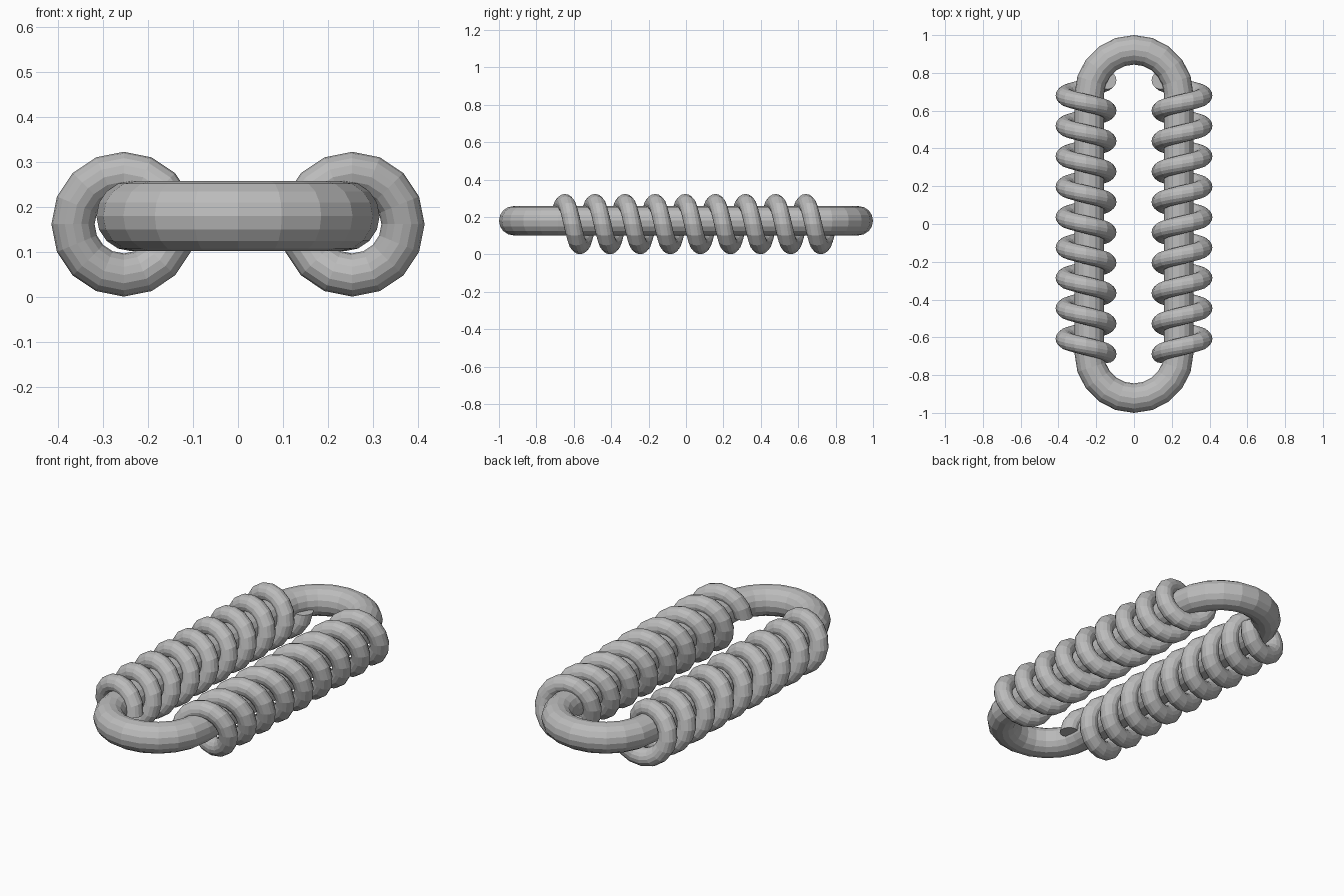
import bpy, bmesh, math
from mathutils import Matrix, Vector

old = bpy.data.objects.get("Cube")
if old:
    bpy.data.objects.remove(old, do_unlink=True)

steel = bpy.data.materials.new("light grey metal")
steel.use_nodes = True
steel.diffuse_color = (0.5, 0.5, 0.5, 1)
steel.node_tree.nodes["Principled BSDF"].inputs["Base Color"].default_value = (0.5, 0.5, 0.5, 1)


def sweep(name, frames, radius, sides, closed):
    """Skin a round section along (centre, outward, across) frames."""
    bm = bmesh.new()
    rings = []
    for centre, out, across in frames:
        angles = [math.tau * i / sides for i in range(sides)]
        rings.append([bm.verts.new(centre + radius * (math.cos(a) * out + math.sin(a) * across))
                      for a in angles])
    pairs = list(zip(rings, rings[1:]))
    if closed:
        pairs.append((rings[-1], rings[0]))
    else:
        bm.faces.new(rings[0])
        bm.faces.new(rings[-1])
    for a, b in pairs:
        for i in range(sides):
            j = (i + 1) % sides
            bm.faces.new((a[i], a[j], b[j], b[i]))
    bmesh.ops.recalc_face_normals(bm, faces=bm.faces)
    mesh = bpy.data.meshes.new(name)
    bm.to_mesh(mesh)
    bm.free()
    mesh.materials.append(steel)
    obj = bpy.data.objects.new(name, mesh)
    bpy.context.collection.objects.link(obj)
    return obj


# Long closed link: two half circles joined by straight bars
BEND, TUBE, STEPS = 0.237, 0.078, 10
up = Vector((0, 0, 1))
link_frames = []
for end in (0, 1):
    for i in range(STEPS + 1):
        a = math.pi * (end + i / STEPS)
        out = Vector((math.cos(a), math.sin(a), 0))
        middle = Vector((0, (1 - 2 * end) * (1 - TUBE - BEND), 0.18))
        link_frames.append((middle + BEND * out, out, up))
sweep("link_ring", link_frames, TUBE, 16, True)

# Coils wound round each bar, starting and ending on the inner side
TURNS, PER_TURN, PITCH, WIRE, COIL = 9, 16, 0.161, 0.048, 0.113
along = Vector((0, 1, 0))
for name, side in (("left_coil", 1), ("right_coil", -1)):
    coil_frames = []
    for i in range(TURNS * PER_TURN + 1):
        turn = i / PER_TURN
        a = math.tau * turn
        out = Vector((-side * math.cos(a), 0, math.sin(a)))
        middle = Vector((side * 0.254, -0.688 + PITCH * turn, 0.162))
        coil_frames.append((middle + COIL * out, out, along))
    sweep(name, coil_frames, WIRE, 16, False)
